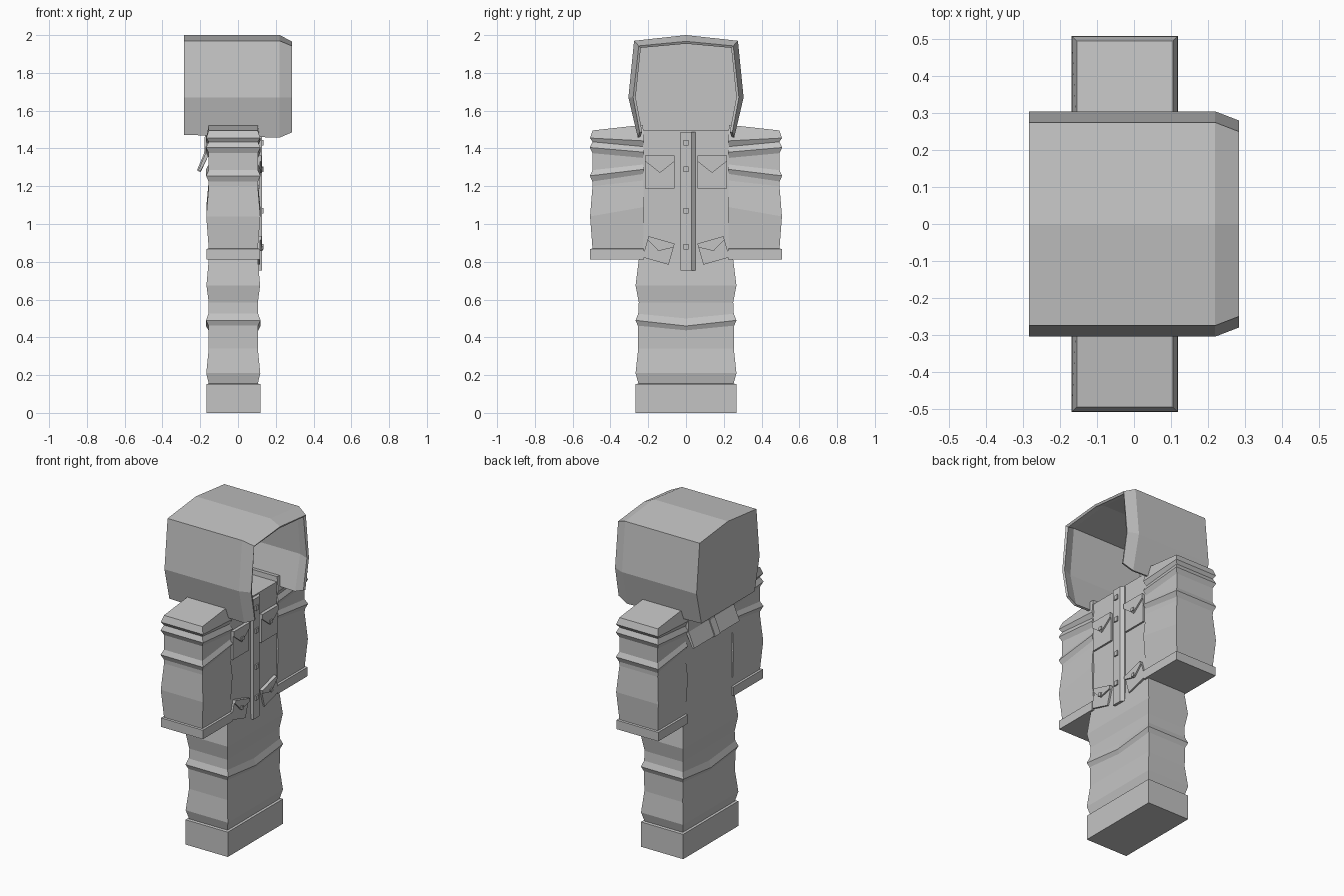
import bpy, bmesh, math

if "Cube" in bpy.data.objects:
    bpy.data.objects.remove(bpy.data.objects["Cube"])

mat = bpy.data.materials.new("plain grey cloth")
mat.diffuse_color = (0.55, 0.55, 0.55, 1)
mat.use_nodes = True
mat.node_tree.nodes["Principled BSDF"].inputs["Base Color"].default_value = mat.diffuse_color


def make(name, verts, faces, fix=True):
    me = bpy.data.meshes.new(name)
    me.from_pydata(verts, [], faces)
    if fix:
        bm = bmesh.new()
        bm.from_mesh(me)
        bmesh.ops.recalc_face_normals(bm, faces=bm.faces)
        bm.to_mesh(me)
        bm.free()
    me.materials.append(mat)
    ob = bpy.data.objects.new(name, me)
    bpy.context.collection.objects.link(ob)
    return ob


def loft(name, rings):
    """Closed solid through rings with equal point counts."""
    n = len(rings[0])
    verts = [p for r in rings for p in r]
    faces = [(a * n + i, a * n + (i + 1) % n, (a + 1) * n + (i + 1) % n, (a + 1) * n + i)
             for a in range(len(rings) - 1) for i in range(n)]
    faces += [tuple(range(n)), tuple(range(len(verts) - n, len(verts)))]
    return make(name, verts, faces)


def plate(name, pts, x0, x1):
    """Outline in (y, z), extruded along x."""
    return loft(name, [[(x, y, z) for y, z in pts] for x in (x0, x1)])


# Legs and torso: one column, (z, x back, x front, half width, centre dip)
levels = [(0, -.168, .118, .267, 0), (.152, -.168, .118, .267, 0), (.155, -.155, .105, .252, 0),
          (.21, -.168, .118, .267, 0), (.34, -.155, .105, .253, 0), (.462, -.157, .107, .255, .025),
          (.49, -.169, .119, .267, .03), (.525, -.157, .107, .253, .025), (.585, -.155, .105, .25, 0),
          (.675, -.167, .117, .267, 0), (.81, -.155, .105, .25, 0), (1.0, -.155, .105, .235, 0),
          (1.495, -.155, .105, .235, 0)]
loft("torso_and_legs", [[(a, -w, z), (b, -w, z), (b, 0, z - d), (b, w, z), (a, w, z), (a, 0, z - d)]
                        for z, a, b, w, d in levels])

# Sleeves: (outer z, inner z, growth of the folds)
sleeve = [(.813, .813, .012), (.868, .868, .012), (.87, .87, 0), (1.04, 1.09, .013),
          (1.2, 1.23, 0), (1.225, 1.265, .001), (1.255, 1.29, .014), (1.285, 1.315, 0),
          (1.375, 1.35, 0), (1.405, 1.38, .014), (1.435, 1.41, 0), (1.455, 1.44, .013),
          (1.495, 1.525, 0)]
for s, side in ((-1, "right"), (1, "left")):
    rings = []
    for zo, zi, g in sleeve:
        a, b, o, i = -.155 - g, .105 + g, .495 + g, .228 - g * .5
        rings.append([(a, s * i, zi), (b, s * i, zi), (b, s * o, zo), (a, s * o, zo)])
    loft("sleeve_" + side, rings)

# Hood: open shell with a closed back and a tapering rim
def arch(x, bot, wb, zm, wm, zc, wc, zt):
    half = [(wb, bot), (wm, zm), (wc, zc)]
    return ([(x, -y, z) for y, z in half] + [(x, 0, zt)]
            + [(x, y, z) for y, z in reversed(half)])


sections = [arch(-.285, 1.472, .258, 1.67, .305, 1.97, .275, 2.0),
            arch(.22, 1.457, .255, 1.67, .305, 1.97, .275, 2.0),
            arch(.285, 1.485, .245, 1.67, .28, 1.943, .25, 1.967)]
faces = [(a * 7 + k, a * 7 + 7 + k, a * 7 + 8 + k, a * 7 + k + 1) for a in range(2) for k in range(6)]
faces.append(tuple(range(7)))
hood = make("hood", [p for r in sections for p in r], faces, fix=False)
mod = hood.modifiers.new("thickness", "SOLIDIFY")
mod.thickness = .014
mod.offset = -1
mod.use_even_offset = True

# Collar flap and centre tab hanging at the back
for name, w, e in (("back_collar", .22, 0), ("back_collar_tab", .025, .007)):
    prof = [(-.15, 1.49), (-.168 - e, 1.49), (-.172 - e, 1.375), (-.21 - e, 1.285),
            (-.198, 1.28 - e), (-.155, 1.365)]
    loft(name, [[(x, y, z) for x, z in prof] for y in (-w, w)])

# Front placket with a bevelled edge
loft("front_placket", [[(.1, -.03, z), (.126, -.03, z), (.126, .03, z), (.11, .05, z), (.1, .05, z)]
                       for z in (.753, 1.488)])


def box(w, h):
    return [(-w, -h), (w, -h), (w, h), (-w, h)]


# Placket buttons
for n, z in enumerate((.88, 1.07, 1.29, 1.43)):
    plate(f"placket_button_{n + 1}", [(y, z + dz) for y, dz in box(.014, .014)], .12, .134)

# Pockets, each with an envelope flap and a button: (name, y, z, half w, half h, turn)
for label, cy, cz, w, h, ang in (("chest", .138, 1.275, .078, .088, 0),
                                 ("hip", .145, .86, .072, .058, 16)):
    c, sn = math.cos(math.radians(ang)), math.sin(math.radians(ang))
    flap = [(-w, h), (w, h), (w, h * .65), (0, -h * .05), (-w, h * .65)]
    for s, side in ((-1, "right"), (1, "left")):
        for part, pts, x1 in (("pocket", box(w, h), .116), ("pocket_flap", flap, .125),
                              ("pocket_button", [(y, z + h * .2) for y, z in box(.01, .01)], .132)):
            plate(f"{label}_{part}_{side}",
                  [(s * (cy + y * c - z * sn), cz + y * sn + z * c) for y, z in pts], .1, x1)
